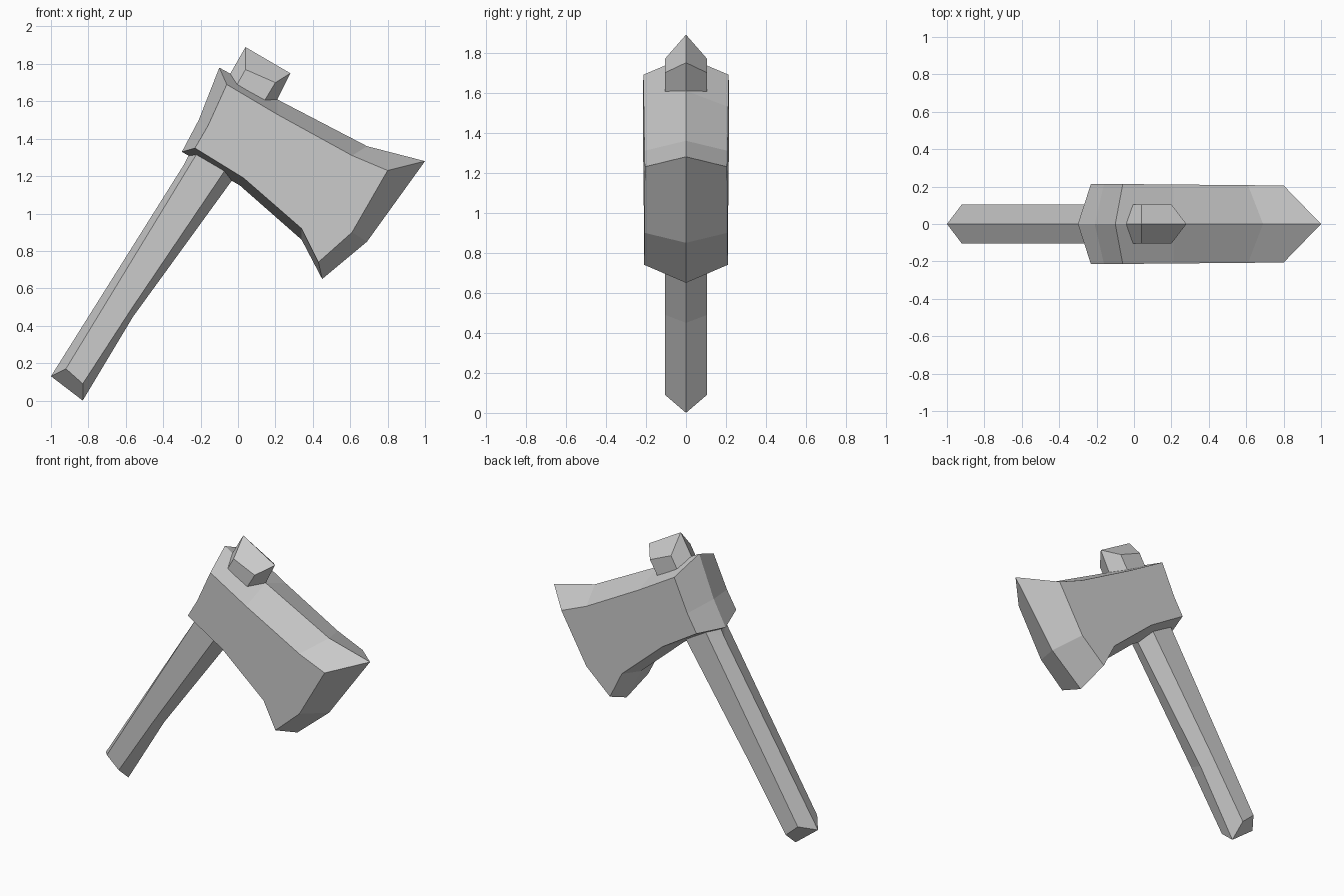
import bpy
import bmesh

cube = bpy.data.objects.get("Cube")
if cube:
    bpy.data.objects.remove(cube, do_unlink=True)

grey = bpy.data.materials.new("plain grey")
grey.use_nodes = True
colour = (0.6, 0.6, 0.6, 1)
grey.diffuse_color = colour
grey.node_tree.nodes["Principled BSDF"].inputs["Base Color"].default_value = colour


def ridged_slab(name, ridge, side, half, taper=0.0):
    """Slab with flat sides, chamfered to a centre ridge; both outlines are (x, z)."""
    bm = bmesh.new()
    mid = [bm.verts.new((x, 0, z)) for x, z in ridge]
    n = len(mid)
    for s in (-1, 1):
        face = [bm.verts.new((x, s * (half - taper * x), z)) for x, z in side]
        bm.faces.new(face)
        for i in range(n):
            j = (i + 1) % n
            bm.faces.new((mid[i], mid[j], face[j], face[i]))
    bmesh.ops.recalc_face_normals(bm, faces=bm.faces)
    mesh = bpy.data.meshes.new(name)
    bm.to_mesh(mesh)
    bm.free()
    mesh.materials.append(grey)
    obj = bpy.data.objects.new(name, mesh)
    bpy.context.collection.objects.link(obj)
    return obj


# Axe head: flared blade on the right, blunt poll on the left
ridged_slab(
    "axe_head",
    [(-.1, 1.78), (.21, 1.61), (.69, 1.36), (1, 1.28), (.69, .85), (.45, .65),
     (.34, .86), (.01, 1.15), (-.3, 1.33), (-.21, 1.5)],
    [(-.06, 1.69), (.21, 1.53), (.61, 1.31), (.8, 1.23), (.61, .9), (.43, .74),
     (.34, .92), (.03, 1.19), (-.23, 1.35), (-.16, 1.47)],
    .213, .009)

# Handle: slightly curved shaft passing through the head
ridged_slab(
    "handle",
    [(-1, .13), (-.29, 1.26), (-.04, 1.75), (.04, 1.89), (.28, 1.75), (.21, 1.61),
     (-.03, 1.18), (-.56, .45), (-.83, 0)],
    [(-.92, .17), (-.22, 1.32), (-.005, 1.69), (.04, 1.77), (.2, 1.7), (.14, 1.6),
     (-.07, 1.23), (-.57, .49), (-.83, .09)],
    .105)
